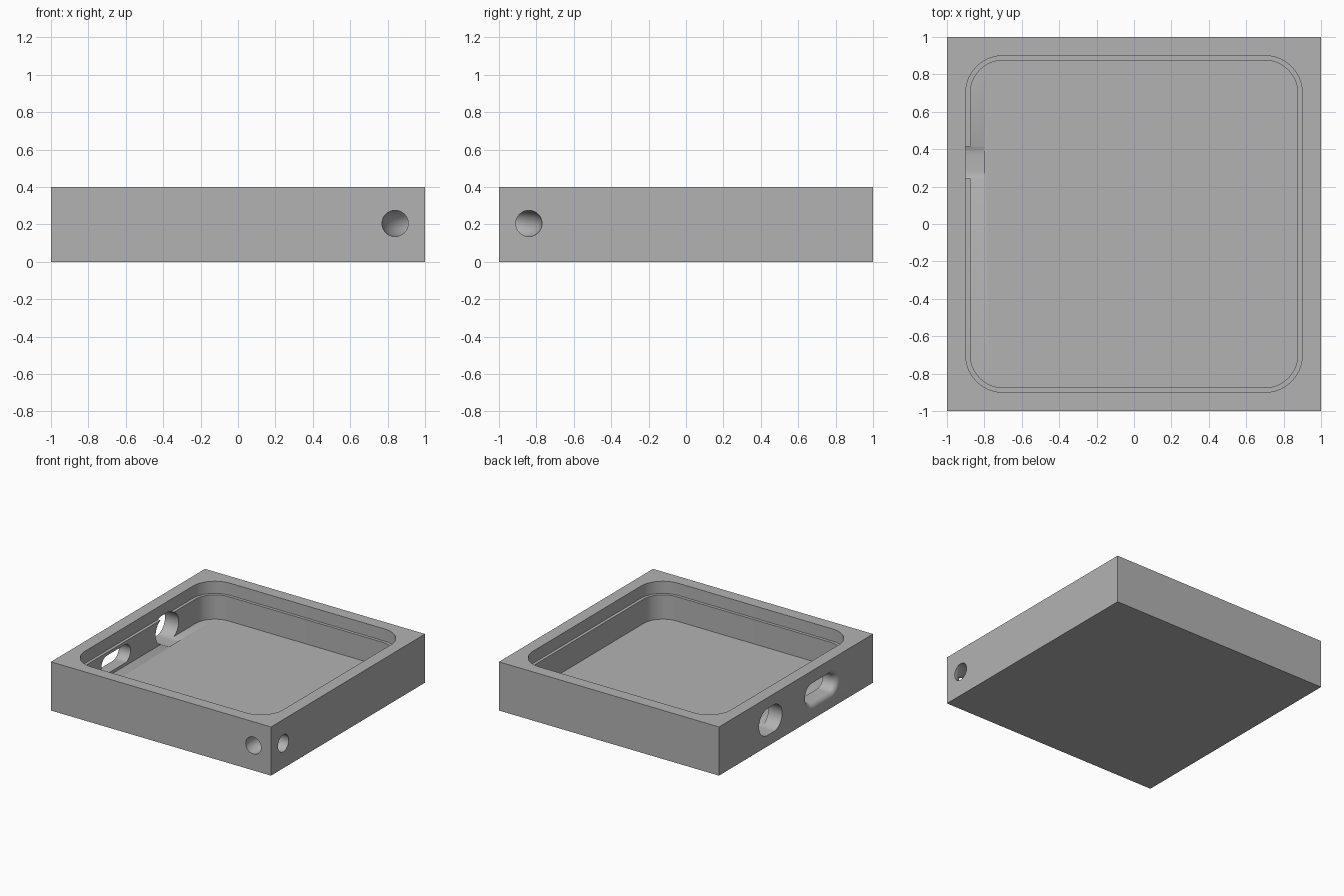
import bpy, bmesh
from math import sin, cos, pi, radians
from mathutils import Matrix

cube = bpy.data.objects.get("Cube")
if cube:
    bpy.data.objects.remove(cube, do_unlink=True)

grey = bpy.data.materials.new("plain_grey")
grey.use_nodes = True
colour = (0.45, 0.45, 0.45, 1)
grey.diffuse_color = colour
grey.node_tree.nodes["Principled BSDF"].inputs["Base Color"].default_value = colour


def outline(hx, hy, r, steps=14):
    """Rounded rectangle, counter-clockwise."""
    pts = []
    for i, (sx, sy) in enumerate([(1, 1), (-1, 1), (-1, -1), (1, -1)]):
        for k in range(steps + 1):
            a = (i + k / steps) * pi / 2
            pts.append((sx * (hx - r) + r * cos(a), sy * (hy - r) + r * sin(a)))
    return pts


def loft(name, sections, matrix=Matrix()):
    """Closed solid through rounded rectangles (half x, half y, radius, height)."""
    bm = bmesh.new()
    rings = [[bm.verts.new((x, y, h)) for x, y in outline(hx, hy, r)]
             for hx, hy, r, h in sections]
    for lo, hi in zip(rings, rings[1:]):
        for i in range(len(lo)):
            j = (i + 1) % len(lo)
            bm.faces.new((lo[i], lo[j], hi[j], hi[i]))
    bm.faces.new(rings[0][::-1])
    bm.faces.new(rings[-1])
    bmesh.ops.remove_doubles(bm, verts=bm.verts, dist=1e-5)
    bmesh.ops.recalc_face_normals(bm, faces=bm.faces)
    bm.transform(matrix)
    mesh = bpy.data.meshes.new(name)
    bm.to_mesh(mesh)
    bm.free()
    obj = bpy.data.objects.new(name, mesh)
    bpy.context.collection.objects.link(obj)
    return obj


# Square block
bpy.ops.mesh.primitive_cube_add(size=2, location=(0, 0, 0.2))
tray = bpy.context.object
tray.name = "tray_case"
tray.scale = (1, 1, 0.2)
bpy.ops.object.transform_apply(location=True, rotation=False, scale=True)
tray.data.materials.append(grey)

# Pocket with a shallow ledge for a lid
pocket = loft("pocket_cutter", [
    (0.875, 0.875, 0.175, 0.1), (0.875, 0.875, 0.175, 0.3),
    (0.9, 0.9, 0.2, 0.3), (0.9, 0.9, 0.2, 0.5)])


def side_wall(y):
    """Local x runs along the wall, y is up, z points out through the -x wall."""
    return Matrix(((0, 0, -1, -1), (-1, 0, 0, y), (0, 1, 0, 0.2), (0, 0, 0, 1)))


# Plain oval opening
opening = loft("opening_cutter", [(0.15, 0.11, 0.11, -0.2), (0.15, 0.11, 0.11, 0.1)],
               side_wall(0.33))

# Port slot with a rounded outer mouth
fillet = 0.045
port_sections = [(0.19, 0.075, 0.075, -0.2)]
for k in range(9):
    a = k / 8 * pi / 2
    g = fillet * (1 - cos(a))
    port_sections.append((0.19 + g, 0.075 + g, 0.075 + g, fillet * (sin(a) - 1)))
g = fillet
port_sections.append((0.19 + g, 0.075 + g, 0.075 + g, 0.1))
port = loft("port_cutter", port_sections, side_wall(-0.335))

# Curved cord tunnel through the front corner
bpy.ops.mesh.primitive_torus_add(location=(1, -1, 0.205), major_radius=0.16,
                                 minor_radius=0.07, major_segments=96, minor_segments=32)
tunnel = bpy.context.object
tunnel.name = "cord_tunnel_cutter"

# Cut the block, then drop the cutters
bpy.ops.object.select_all(action='DESELECT')
tray.select_set(True)
bpy.context.view_layer.objects.active = tray
for cutter in (pocket, opening, port, tunnel):
    cutter.hide_render = True
    mod = tray.modifiers.new(cutter.name, 'BOOLEAN')
    mod.operation = 'DIFFERENCE'
    mod.solver = 'EXACT'
    mod.object = cutter
    bpy.ops.object.modifier_apply(modifier=mod.name)
    bpy.data.objects.remove(cutter, do_unlink=True)

bpy.ops.object.shade_smooth_by_angle(angle=radians(30))
